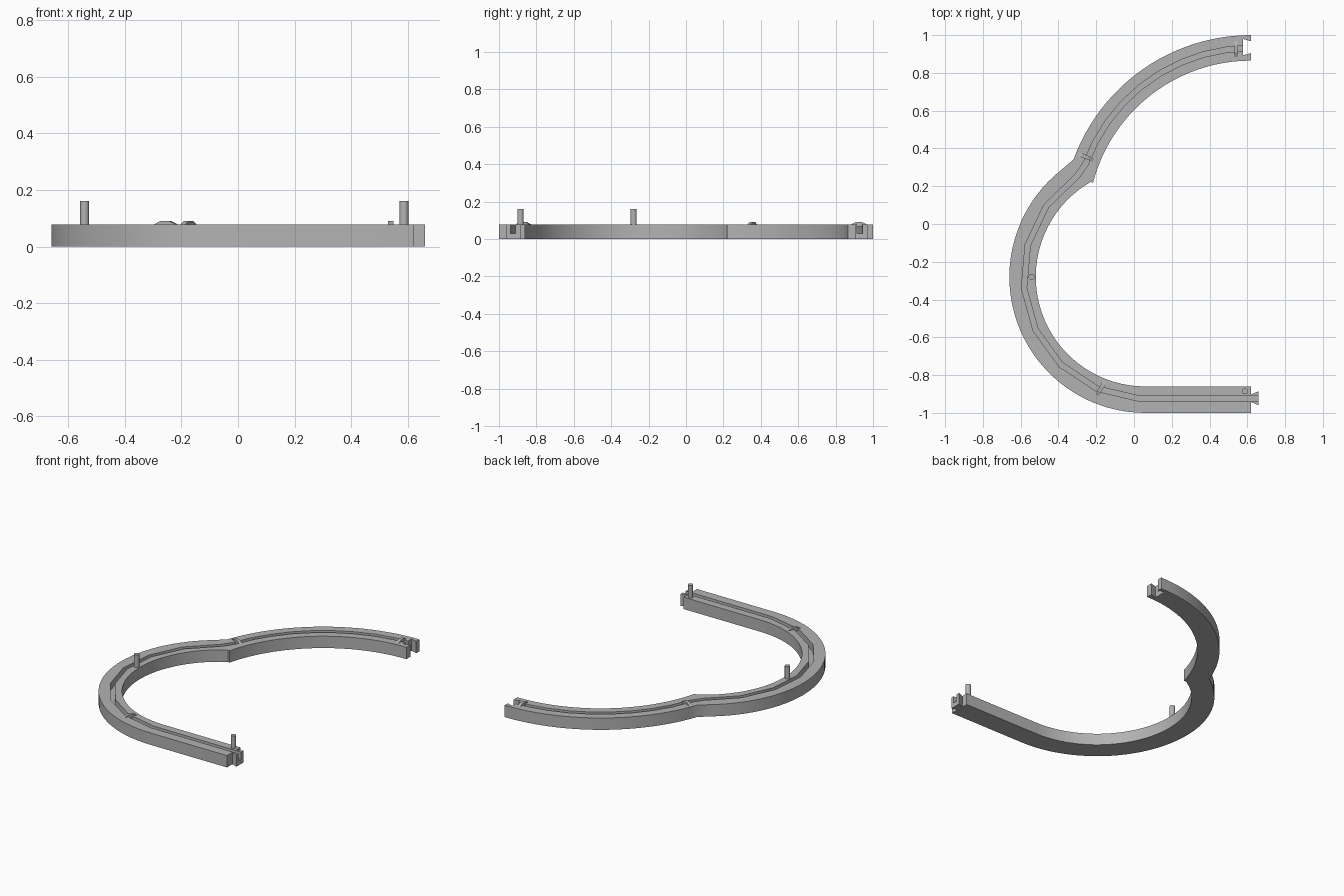
import bpy, bmesh, math
from mathutils import Vector

if "Cube" in bpy.data.objects:
    bpy.data.objects.remove(bpy.data.objects["Cube"])

grey = bpy.data.materials.new("plain grey")
grey.use_nodes = True
COLOUR = (0.45, 0.45, 0.45, 1)
grey.diffuse_color = COLOUR
grey.node_tree.nodes["Principled BSDF"].inputs["Base Color"].default_value = COLOUR

HEIGHT = 0.078
LOW, HIGH = Vector((0.06, -0.28)), Vector((0.62, 0.0))   # centres of the two bends


def arc(centre, radius, start, end, steps):
    angles = [math.radians(start + (end - start) * i / steps) for i in range(steps + 1)]
    return [centre + radius * Vector((math.cos(a), math.sin(a))) for a in angles]


def extrude(name, outline, bottom, top):
    bm = bmesh.new()
    face = bm.faces.new([bm.verts.new((p[0], p[1], bottom)) for p in outline])
    grown = bmesh.ops.extrude_face_region(bm, geom=[face])["geom"]
    verts = [g for g in grown if isinstance(g, bmesh.types.BMVert)]
    bmesh.ops.translate(bm, verts=verts, vec=(0, 0, top - bottom))
    bmesh.ops.recalc_face_normals(bm, faces=bm.faces)
    return add_object(name, bm)


def add_object(name, bm):
    mesh = bpy.data.meshes.new(name)
    bm.to_mesh(mesh)
    bm.free()
    mesh.materials.append(grey)
    obj = bpy.data.objects.new(name, mesh)
    bpy.context.collection.objects.link(obj)
    return obj


def smooth(obj):
    bpy.ops.object.select_all(action="DESELECT")
    obj.select_set(True)
    bpy.context.view_layer.objects.active = obj
    bpy.ops.object.shade_smooth_by_angle(angle=math.radians(30))


# Curved rail: dovetail tab, outer edge, dovetail socket, inner edge
tab = [(0.62, -0.86), (0.62, -0.902), (0.66, -0.885), (0.66, -0.96), (0.62, -0.943)]
socket = [(0.62, 0.967), (0.577, 0.98), (0.577, 0.893), (0.62, 0.905)]
outline = tab + [(0.62, -1)]
outline += arc(LOW, 0.72, 270, 128, 36) + arc(HIGH, 1.0, 160, 90, 24)
outline += socket
outline += arc(HIGH, 0.865, 90, 165.3, 24) + arc(LOW, 0.58, 120, 270, 36)
rail = extrude("curved_rail", outline, 0, HEIGHT)

# Channel cut along the middle of the rail
path = [Vector((0.75, -0.925))] + arc(LOW, 0.645, 267, 124, 7)
path += arc(HIGH, 0.932, 160, 90, 9) + [Vector((0.75, 0.932))]
left, right = [], []
for i, p in enumerate(path):
    before = (p - path[max(i - 1, 0)]).normalized()
    after = (path[min(i + 1, len(path) - 1)] - p).normalized()
    along = (before + after).normalized()
    side = Vector((-along.y, along.x)) * 0.014
    left.append(p + side)
    right.append(p - side)
cutter = extrude("channel_cutter", left + right[::-1], 0.03, 0.12)
cutter.hide_render = True
cut = rail.modifiers.new("channel", "BOOLEAN")
cut.operation, cut.solver, cut.object = "DIFFERENCE", "EXACT", cutter
bpy.context.view_layer.update()
carved = bpy.data.meshes.new_from_object(rail.evaluated_get(bpy.context.evaluated_depsgraph_get()))
rail.modifiers.clear()
rail.data = carved
bpy.data.objects.remove(cutter)
smooth(rail)

# Low tapered bridges across the channel
for name, x, y, turn in (("front_bridge", -0.175, -0.87, 60),
                         ("middle_bridge", -0.255, 0.355, -22),
                         ("back_bridge", 0.54, 0.925, 90)):
    bm = bmesh.new()
    profile = [(-0.042, 0.066), (0.042, 0.066), (0.042, HEIGHT), (0.018, 0.09),
               (-0.018, 0.09), (-0.042, HEIGHT)]
    face = bm.faces.new([bm.verts.new((u, -0.01, z)) for u, z in profile])
    grown = bmesh.ops.extrude_face_region(bm, geom=[face])["geom"]
    bmesh.ops.translate(bm, vec=(0, 0.02, 0),
                        verts=[g for g in grown if isinstance(g, bmesh.types.BMVert)])
    bmesh.ops.recalc_face_normals(bm, faces=bm.faces)
    bridge = add_object(name, bm)
    bridge.location = (x, y, 0)
    bridge.rotation_euler.z = math.radians(turn)

# Upright pins
for name, x, y in (("side_pin", -0.542, -0.28), ("end_pin", 0.587, -0.885)):
    ring = arc(Vector((x, y)), 0.016, 0, 345, 23)
    smooth(extrude(name, ring, 0.07, 0.161))
